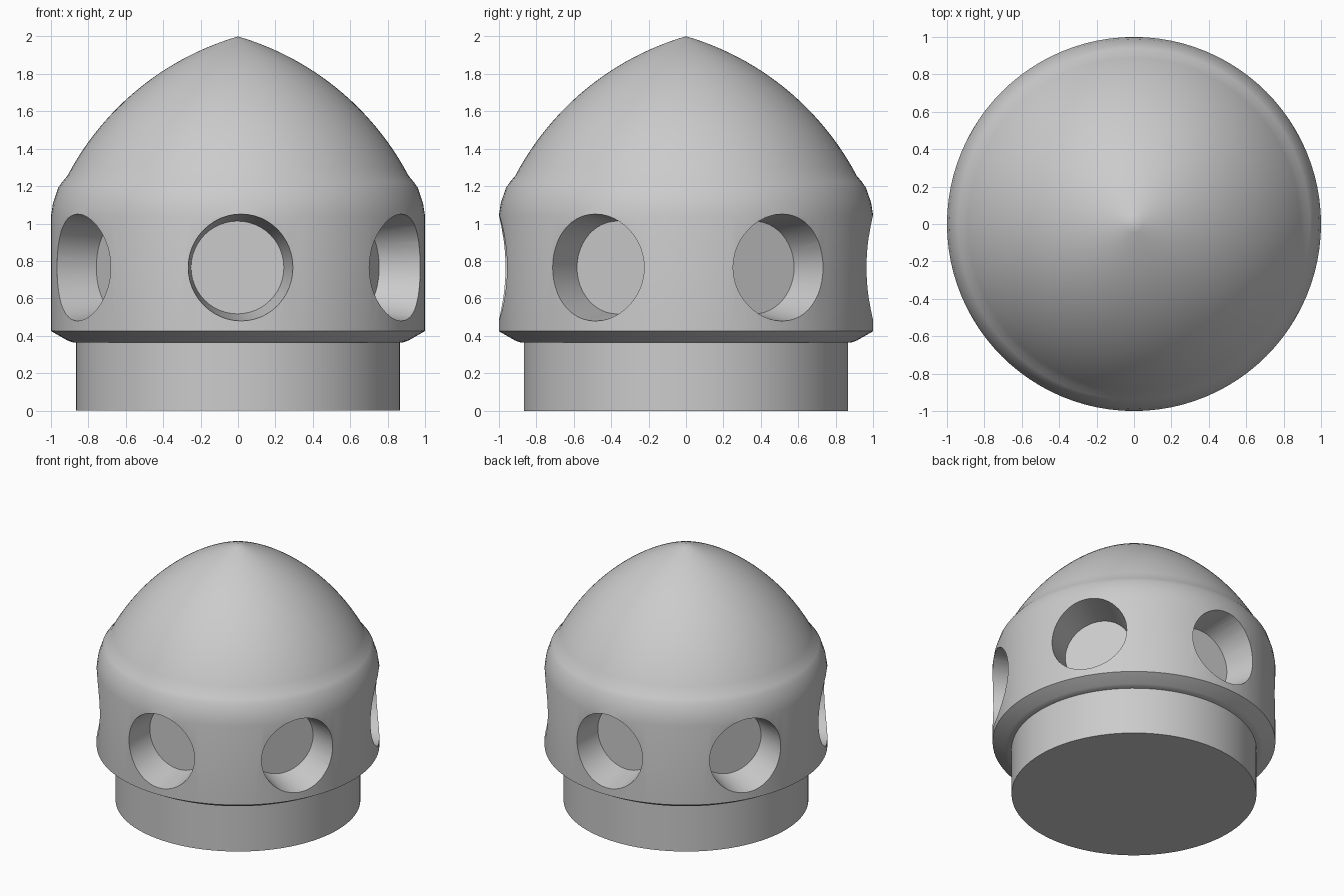
import bpy, bmesh, math
from mathutils import Vector, Matrix

cube = bpy.data.objects.get("Cube")
if cube:
    bpy.data.objects.remove(cube, do_unlink=True)

SEGMENTS = 96
grey = bpy.data.materials.new("light grey")
grey.use_nodes = True
grey.diffuse_color = (0.6, 0.6, 0.6, 1)
grey.node_tree.nodes["Principled BSDF"].inputs["Base Color"].default_value = grey.diffuse_color


def add_object(name, bm):
    bmesh.ops.recalc_face_normals(bm, faces=bm.faces)
    mesh = bpy.data.meshes.new(name)
    bm.to_mesh(mesh)
    bm.free()
    mesh.materials.append(grey)
    obj = bpy.data.objects.new(name, mesh)
    bpy.context.collection.objects.link(obj)
    return obj


def lathe(name, profile):
    """Revolve (radius, height) points around the z axis."""
    bm = bmesh.new()
    verts = [bm.verts.new((r, 0, z)) for r, z in profile]
    edges = [bm.edges.new(pair) for pair in zip(verts, verts[1:])]
    bmesh.ops.spin(bm, geom=verts + edges, cent=(0, 0, 0), axis=(0, 0, 1),
                   angle=math.tau, steps=SEGMENTS)
    bmesh.ops.remove_doubles(bm, verts=bm.verts, dist=0.0001)
    return add_object(name, bm)


def select_only(obj):
    bpy.ops.object.select_all(action='DESELECT')
    obj.select_set(True)
    bpy.context.view_layer.objects.active = obj


def arc(start, end, sag, steps):
    """Circular arc between two profile points, bulging to the outside."""
    a, b = Vector(start), Vector(end)
    chord = b - a
    out = Vector((chord.y, -chord.x)).normalized()
    radius = chord.length ** 2 / (8 * sag) + sag / 2
    centre = (a + b) / 2 + out * (sag - radius)
    half = math.asin(chord.length / 2 / radius)
    along = chord.normalized()
    points = []
    for i in range(steps + 1):
        t = half * (2 * i / steps - 1)
        points.append(tuple(centre + radius * (out * math.cos(t) + along * math.sin(t))))
    return points


# Plain round foot
base = lathe("base_collar", [(0, 0), (0.866, 0), (0.866, 0.37), (0, 0.37)])

# Domed body: chamfered rim, straight band, rounded shoulder, pointed dome
rim = [(0, 0.365), (0.885, 0.365), (0.912, 0.375), (1, 0.425)]
shoulder = [(1, 1.04), (0.989, 1.11), (0.962, 1.19), (0.94, 1.222)]
dome = arc((0.912, 1.255), (0, 2), 0.12, 24)
dome[-1] = (0, 2)
body = lathe("domed_body", rim + shoulder + dome)

# Six tapered, slightly skewed blind holes around the band
INNER, OUTER = 0.73, 1.1
depth = OUTER - INNER
bm = bmesh.new()
for i in range(6):
    turn = math.radians(60 * i)
    hole = bmesh.ops.create_cone(bm, cap_ends=True, segments=48, depth=depth,
                                 radius1=0.248, radius2=0.248 + 0.14 * depth)["verts"]
    place = (Matrix.Rotation(turn, 4, 'Z')
             @ Matrix.Translation((0, -(INNER + OUTER) / 2, 0.765))
             @ Matrix.Rotation(math.radians(90), 4, 'X'))
    skew = Matrix.Identity(4)
    skew[0][2] = 0.075
    skew[0][3] = 0.011
    bmesh.ops.transform(bm, matrix=place @ skew, verts=hole)
cutter = add_object("hole_cutter", bm)
cutter.hide_render = True

cut = body.modifiers.new("holes", 'BOOLEAN')
cut.operation = 'DIFFERENCE'
cut.solver = 'EXACT'
cut.object = cutter
select_only(body)
bpy.ops.object.modifier_apply(modifier=cut.name)
bpy.data.objects.remove(cutter, do_unlink=True)

# Smooth shading with crisp rims
for obj in (base, body):
    select_only(obj)
    bpy.ops.object.shade_smooth_by_angle(angle=math.radians(25))
